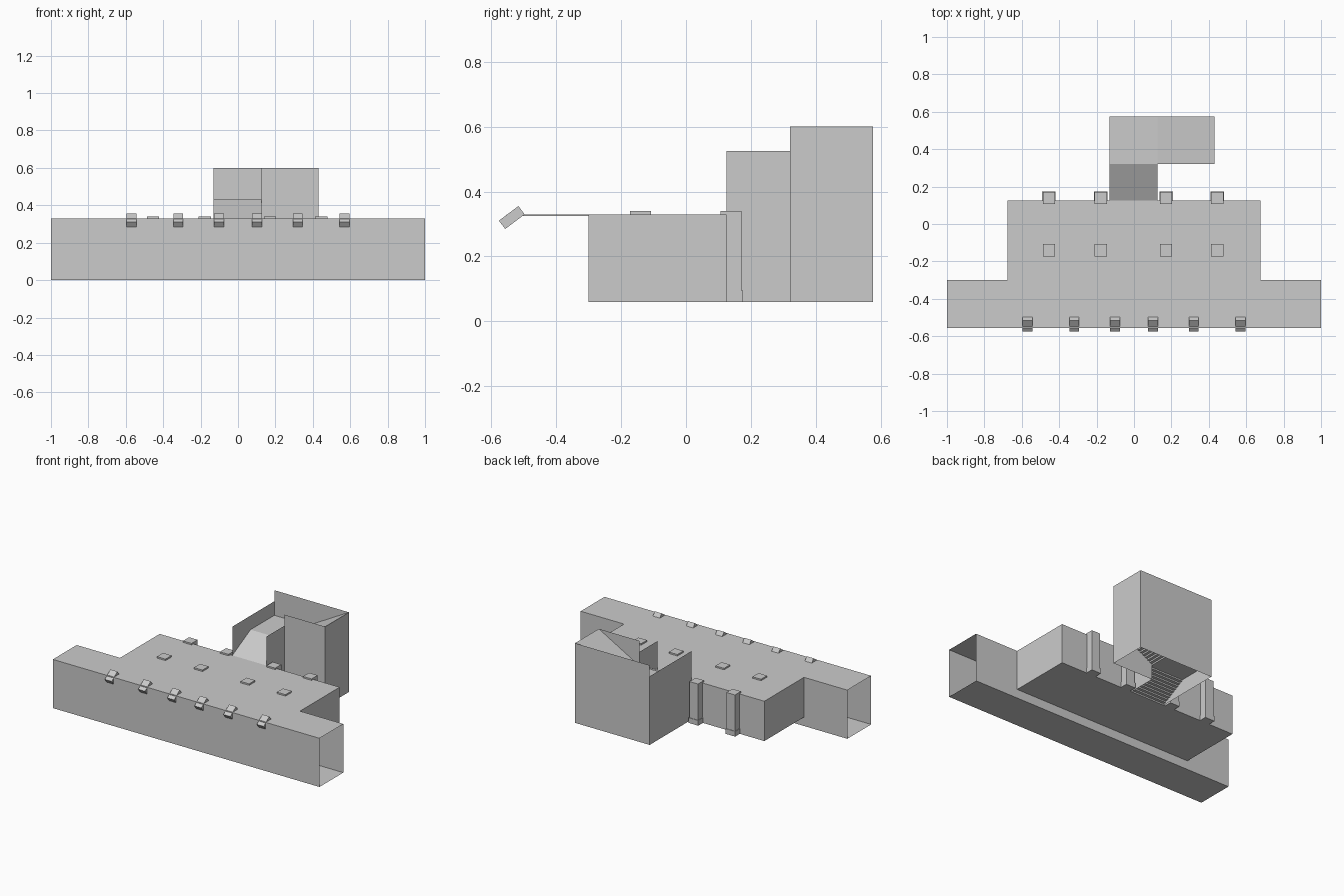
import bpy, bmesh, math
from mathutils import Vector, Matrix

if "Cube" in bpy.data.objects:
    bpy.data.objects.remove(bpy.data.objects["Cube"])


def finish(name, bm):
    mesh = bpy.data.meshes.new(name)
    bm.to_mesh(mesh)
    bm.free()
    obj = bpy.data.objects.new(name, mesh)
    bpy.context.collection.objects.link(obj)
    return obj


def sheet(name, path, sweep):
    """Open path of 3D points swept along one vector into a thin shell."""
    bm = bmesh.new()
    s = Vector(sweep)
    a = [bm.verts.new(p) for p in path]
    b = [bm.verts.new(Vector(p) + s) for p in path]
    for i in range(len(path) - 1):
        bm.faces.new((a[i], a[i + 1], b[i + 1], b[i]))
    return finish(name, bm)


def box(name, centre, size, tilt=0):
    bm = bmesh.new()
    m = (Matrix.Translation(centre) @ Matrix.Rotation(tilt, 4, 'X')
         @ Matrix.Diagonal((*size, 1)))
    bmesh.ops.create_cube(bm, size=1, matrix=m)
    return finish(name, bm)


F, B, T = -0.555, -0.30, 0.33      # tunnel front, tunnel back, ceiling
P, FL, W = 0.125, 0.06, 0.675      # platform back, floor height, half width
L, R, E = -0.13, 0.125, 0.43       # stairwell left, right, landing far end
S, K = 0.32, 0.575                 # end of first flight, landing back
MID, UP = 0.16, 0.33               # landing floor, top of second flight

# track tunnel, open at both ends
sheet("tunnel_shell", [(-1, B, T), (-1, F, T), (-1, F, 0), (-1, B, 0)], (2, 0, 0))
for side in (-1, 1):
    sheet("tunnel_back_wall", [(side, B, 0), (side * W, B, 0)], (0, 0, T))

# platform: edge, floor and ceiling
sheet("platform_floor", [(-W, B, 0), (-W, B, FL), (-W, P, FL)], (2 * W, 0, 0))
sheet("platform_ceiling", [(-W, B, T), (-W, P, T)], (2 * W, 0, 0))

# platform end walls and rear walls either side of the stair opening
for side, opening in ((-1, L), (1, R)):
    sheet("platform_wall",
          [(side * W, B, FL), (side * W, P, FL), (opening, P, FL)], (0, 0, T - FL))

# shallow ceiling ribs
for x in (-0.45, -0.21, 0, 0.21, 0.45):
    box("ceiling_rib", (x, (F + P) / 2, T - 0.003), (0.006, P - F - 0.004, 0.005))

# stairwell walls
sheet("stair_left_wall", [(L, P, FL), (L, K, FL)], (0, 0, 0.465))
sheet("stair_right_wall", [(R, P, FL), (R, S, FL)], (0, 0, 0.465))
sheet("landing_walls", [(R, S, FL), (E, S, FL), (E, K, FL), (L, K, FL)], (0, 0, 0.54))

# stairwell ceilings
sheet("stair_ceiling", [(L, P, T), (L, S, 0.43), (L, K, 0.43)], (R - L, 0, 0))
sheet("upper_ceiling", [(R, S, 0.43), (E, S, 0.60)], (0, K - S, 0))


def steps(start, end, z0, z1, count):
    pts = [(start, z0)]
    for i in range(count):
        z = z0 + (z1 - z0) * (i + 1) / count
        pts += [(start + (end - start) * i / count, z),
                (start + (end - start) * (i + 1) / count, z)]
    return pts


# stair flights with the flat landing between them
lower = [(L, y, z) for y, z in steps(P, S, FL, MID, 10)] + [(L, K, MID)]
sheet("lower_stairs", lower, (R - L, 0, 0))
upper = [(x, S, z) for x, z in steps(R, E, MID, UP, 16)]
sheet("upper_stairs", upper, (0, K - S, 0))

# square columns with plinths
for x in (-0.455, -0.178, 0.172, 0.445):
    for y in (-0.14, 0.139):
        box("column", (x, y, 0.2), (0.065, 0.065, 0.28))
        box("column_plinth", (x, y, 0.0775), (0.072, 0.072, 0.035))

# tilted lamps along the front top edge
for x in (0.102, 0.32, 0.57):
    for side in (-1, 1):
        box("tunnel_lamp", (side * x, -0.536, 0.32), (0.052, 0.075, 0.032), math.radians(37))
